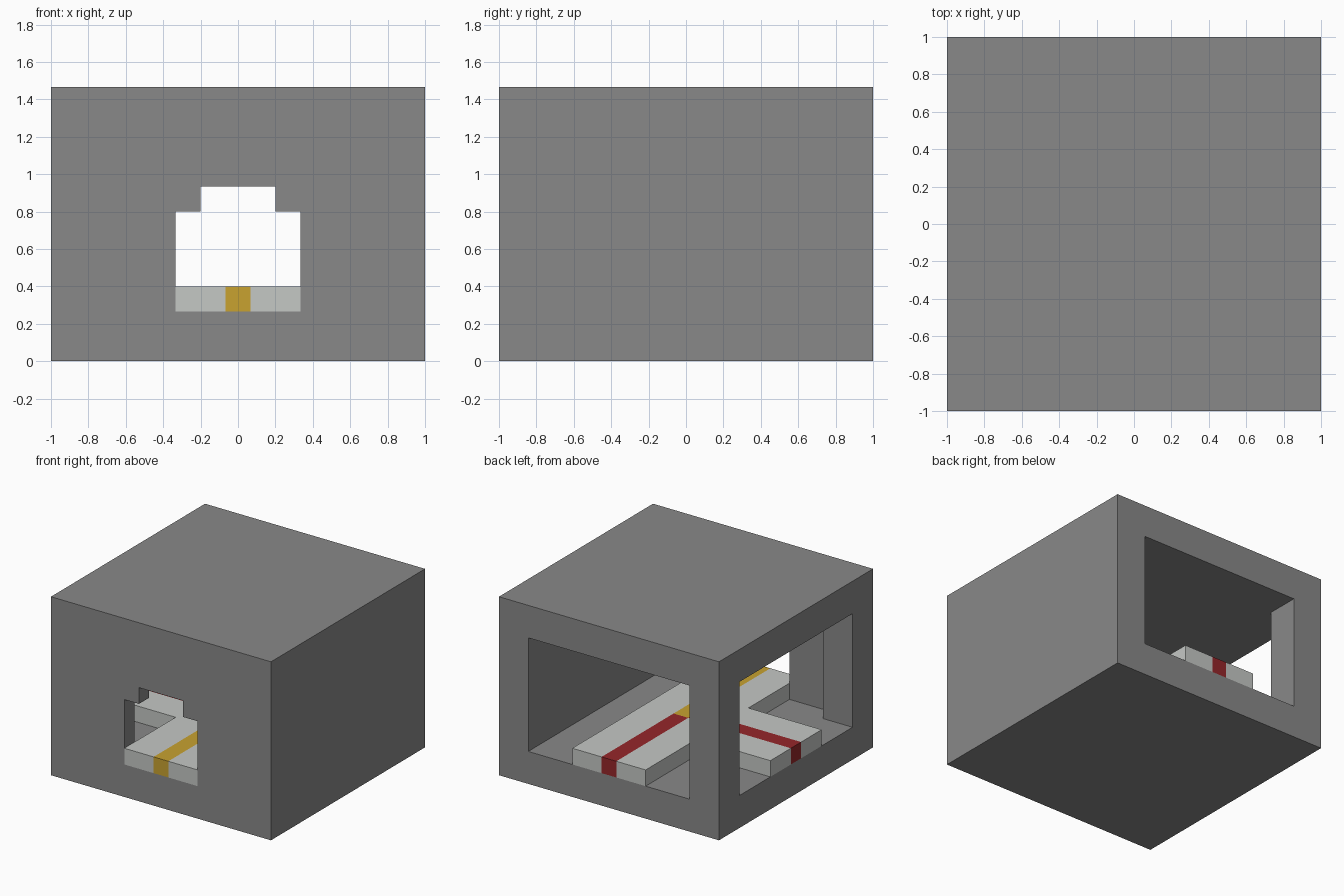
import bpy
import bmesh
from mathutils import Vector

U = 1 / 15                     # building module
FLOOR, CEILING, HEIGHT = 4 * U, 18 * U, 22 * U
INNER = 11 * U                 # half width of the room
HALF_PATH, HALF_STRIPE = 5 * U, U

default = bpy.data.objects.get("Cube")
if default:
    bpy.data.objects.remove(default, do_unlink=True)


def material(name, rgb):
    mat = bpy.data.materials.new(name)
    mat.use_nodes = True
    mat.diffuse_color = (*rgb, 1)
    mat.node_tree.nodes["Principled BSDF"].inputs["Base Color"].default_value = (*rgb, 1)
    return mat


WALL = material("wall_grey", (0.25, 0.25, 0.25))
PATH = material("path_light_grey", (0.56, 0.58, 0.56))
RED = material("stripe_red", (0.3, 0.02, 0.023))
YELLOW = material("stripe_yellow", (0.58, 0.36, 0.03))


def to_object(name, bm, mats):
    mesh = bpy.data.meshes.new(name)
    bmesh.ops.recalc_face_normals(bm, faces=bm.faces)
    bm.to_mesh(mesh)
    bm.free()
    for mat in mats:
        mesh.materials.append(mat)
    obj = bpy.data.objects.new(name, mesh)
    bpy.context.collection.objects.link(obj)
    return obj


def box(name, low, high, mat):
    low, high = Vector(low), Vector(high)
    bm = bmesh.new()
    bmesh.ops.create_cube(bm, size=1)
    for v in bm.verts:
        v.co = (low + high) / 2 + v.co * (high - low)
    return to_object(name, bm, [mat])


def cut(target, low, high):
    cutter = box("opening_cutter", low, high, WALL)
    cutter.hide_render = True
    mod = target.modifiers.new("opening", "BOOLEAN")
    mod.operation, mod.solver, mod.object = "DIFFERENCE", "EXACT", cutter
    bpy.context.view_layer.objects.active = target
    bpy.ops.object.modifier_apply(modifier=mod.name)
    bpy.data.objects.remove(cutter, do_unlink=True)


# Block with a hollow room that is open at the back
shell = box("room_shell", (-1, -1, 0), (1, 1, HEIGHT), WALL)
cut(shell, (-INNER, -13 * U, FLOOR), (INNER, 1.2, CEILING))
# Wide side opening
cut(shell, (-1.2, -INNER, FLOOR), (-0.5, INNER, CEILING))
# Stepped front doorway
cut(shell, (-HALF_PATH, -1.2, FLOOR), (HALF_PATH, -0.5, 12 * U))
cut(shell, (-3 * U, -1.2, FLOOR), (3 * U, -0.5, 14 * U))

# Raised three-way path, cut into cells so the stripes follow the grid
bm = bmesh.new()
cuts = [-1, -HALF_PATH, -HALF_STRIPE, HALF_STRIPE, HALF_PATH, 1]
for x0, x1 in zip(cuts, cuts[1:]):
    for y0, y1 in zip(cuts, cuts[1:]):
        cx, cy = (x0 + x1) / 2, (y0 + y1) / 2
        if abs(cx) < HALF_PATH or (cx < 0 and abs(cy) < HALF_PATH):
            corners = ((x0, y0), (x1, y0), (x1, y1), (x0, y1))
            bm.faces.new([bm.verts.new((x, y, FLOOR)) for x, y in corners])
bmesh.ops.remove_doubles(bm, verts=bm.verts, dist=0.001)
bottom = bm.faces[:]
result = bmesh.ops.extrude_face_region(bm, geom=bottom, use_keep_orig=True)
top = [g for g in result["geom"] if isinstance(g, bmesh.types.BMVert)]
bmesh.ops.translate(bm, verts=top, vec=(0, 0, 2 * U))

# Stripes: red to the back and side exits, yellow to the front door
for face in bm.faces:
    c = face.calc_center_median()
    if abs(c.x) < HALF_STRIPE * 0.9:
        face.material_index = 1 if c.y > HALF_STRIPE else 2
    elif c.x < 0 and abs(c.y) < HALF_STRIPE * 0.9:
        face.material_index = 1 if c.x < -HALF_STRIPE else 2
    if face.normal.x > 0.9:
        face.material_index = 0
to_object("three_way_path", bm, [PATH, RED, YELLOW])
